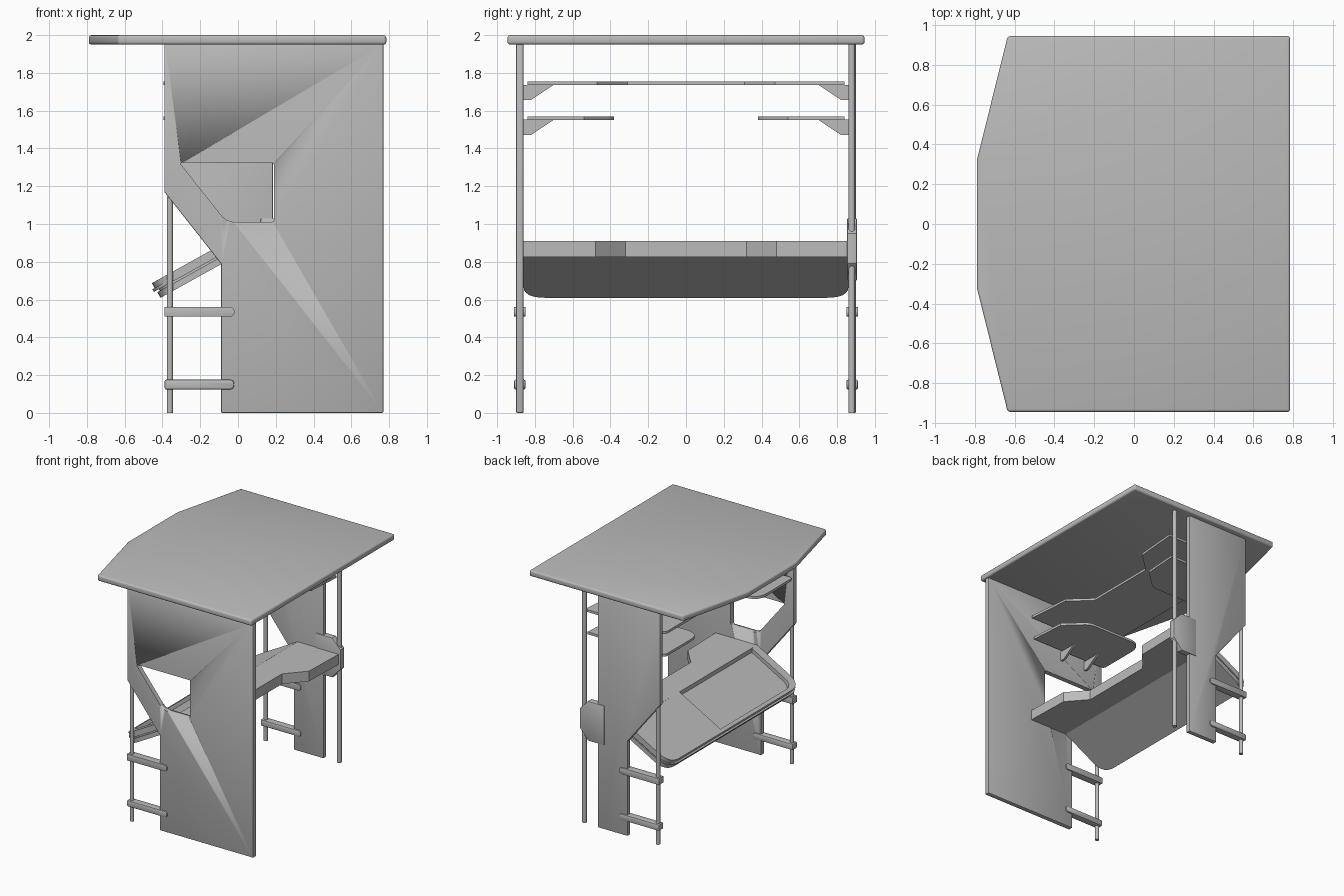
import bpy, bmesh, math
from mathutils import Vector

if "Cube" in bpy.data.objects:
    bpy.data.objects.remove(bpy.data.objects["Cube"])

grey = bpy.data.materials.new("plain_grey")
grey.use_nodes = True
COLOR = (0.5, 0.5, 0.5, 1)
grey.diffuse_color = COLOR
grey.node_tree.nodes["Principled BSDF"].inputs["Base Color"].default_value = COLOR


# Profile planes: (a, b) drawn in the plane, c along the extrusion
def plan(a, b, c): return Vector((a, b, c))
def front(a, b, c): return Vector((a, c, b))
def side(a, b, c): return Vector((c, a, b))


TILT = math.radians(29)
def slope(a, b, c):
    return Vector((-0.03 - a * math.cos(TILT) - c * math.sin(TILT), b,
                   0.82 - a * math.sin(TILT) + c * math.cos(TILT)))


def rounded(points, steps=6):
    """Round each corner that has a third value, the radius."""
    out = []
    for i, p in enumerate(points):
        here = Vector(p[:2])
        if len(p) < 3:
            out.append(here)
            continue
        before = Vector(points[i - 1][:2])
        after = Vector(points[(i + 1) % len(points)][:2])
        p0 = here + (before - here).normalized() * p[2]
        p1 = here + (after - here).normalized() * p[2]
        for k in range(steps + 1):
            t = k / steps
            out.append(p0 * (1 - t) ** 2 + here * 2 * t * (1 - t) + p1 * t * t)
    return out


def activate(obj):
    bpy.ops.object.select_all(action='DESELECT')
    obj.select_set(True)
    bpy.context.view_layer.objects.active = obj


def prism(name, points, plane, low, high, bevel=0, segments=2):
    bm = bmesh.new()
    outline = rounded(points)
    base = bm.faces.new([bm.verts.new(plane(p.x, p.y, low)) for p in outline])
    shift = plane(0, 0, high) - plane(0, 0, low)
    grown = bmesh.ops.extrude_face_region(bm, geom=[base], use_keep_orig=True)
    bmesh.ops.translate(bm, vec=shift,
                        verts=[v for v in grown["geom"] if isinstance(v, bmesh.types.BMVert)])
    bmesh.ops.recalc_face_normals(bm, faces=bm.faces)
    mesh = bpy.data.meshes.new(name)
    bm.to_mesh(mesh)
    bm.free()
    mesh.materials.append(grey)
    obj = bpy.data.objects.new(name, mesh)
    bpy.context.collection.objects.link(obj)
    activate(obj)
    if bevel:
        mod = obj.modifiers.new("edge", 'BEVEL')
        mod.width, mod.segments = bevel, segments
        mod.limit_method, mod.angle_limit = 'ANGLE', math.radians(50)
        bpy.ops.object.modifier_apply(modifier=mod.name)
    bpy.ops.object.shade_smooth_by_angle(angle=math.radians(35))
    return obj


def pole(name, x, y, radius, height):
    bpy.ops.mesh.primitive_cylinder_add(vertices=20, radius=radius, depth=height,
                                        location=(x, y, height / 2))
    obj = bpy.context.object
    obj.name = name
    obj.data.materials.append(grey)
    bpy.ops.object.shade_smooth_by_angle(angle=math.radians(35))


def mirrored(half):
    """Complete an outline running from -y to the middle."""
    return half + [(p[0], -p[1], *p[2:]) for p in reversed(half)]


# Roof board with an angled front edge
prism("roof", mirrored([(0.785, -0.945), (-0.635, -0.945), (-0.79, -0.32)]),
      plan, 1.95, 2.0, 0.014, 3)


# Side panels, the front one wide and with a window
def panel(name, right, low, high):
    return prism(name, [(-0.09, 0), (right, 0), (right, 1.955), (-0.39, 1.955),
                        (-0.39, 1.17), (-0.09, 0.79)], front, low, high, 0.006)


wide = panel("front_panel", 0.77, -0.9, -0.86)
panel("back_panel", 0.185, 0.86, 0.9)
cutter = prism("window_cutter", [(-0.31, 1.325, 0.02), (0.19, 1.325, 0.015),
                                 (0.19, 1.01, 0.015), (-0.06, 1.01, 0.05)],
               front, -1, -0.8)
cutter.hide_render = True
activate(wide)
cut = wide.modifiers.new("window", 'BOOLEAN')
cut.operation, cut.object, cut.solver = 'DIFFERENCE', cutter, 'EXACT'
bpy.ops.object.modifier_apply(modifier=cut.name)
bpy.data.objects.remove(cutter)

# Back pole with its clamp plate
pole("back_pole", 0.32, 0.878, 0.018, 1.955)
prism("pole_clamp", [(0.12, 0.70), (0.27, 0.70), (0.348, 0.79), (0.348, 0.95),
                     (0.27, 1.03), (0.12, 1.03)], front, 0.853, 0.905, 0.006)

# Legs, rungs and shelf supports on both sides
for label, s in (("front", -1), ("back", 1)):
    pole(label + "_leg", -0.36, s * 0.88, 0.016, 1.145)
    for level, z in (("lower", 0.15), ("upper", 0.535)):
        prism(f"{label}_{level}_rung",
              [(-0.388, z - 0.026), (-0.02, z - 0.026, 0.026),
               (-0.02, z + 0.026, 0.026), (-0.388, z + 0.026)],
              front, s * 0.88 - 0.03, s * 0.88 + 0.03, 0.008)
    for level, z in (("lower", 1.552), ("upper", 1.737)):
        for n, x in enumerate((0.02, -0.22)):
            prism(f"{label}_{level}_support_{n + 1}",
                  [(s * 0.862, z), (s * 0.70, z), (s * 0.82, z - 0.08), (s * 0.862, z - 0.08)],
                  side, x - 0.01, x + 0.01)
    # Short lower shelf
    prism(label + "_lower_shelf",
          [(0.32, s * 0.84), (0.30, s * 0.54), (0.13, s * 0.38, 0.05),
           (-0.395, s * 0.38, 0.12), (-0.395, s * 0.84, 0.03)],
          plan, 1.55, 1.57)

# Long upper shelf
prism("upper_shelf", mirrored([(-0.395, -0.84, 0.05), (0.34, -0.84),
                               (0.31, -0.47), (0.14, -0.31)]), plan, 1.735, 1.755)

# Level rear part of the desk with a notch
prism("desk_rear", mirrored([(-0.053, -0.86), (0.33, -0.86), (0.32, -0.48), (0.18, -0.32)]),
      plan, 0.825, 0.91)


# Sloping front part of the desk, in stacked layers
def layer(name, length, half, low, high):
    prism(name, mirrored([(-0.023, -half), (length, -half, 0.12)]), slope, low, high)


layer("desk_base", 0.435, 0.86, 0, 0.034)
layer("desk_groove", 0.42, 0.85, 0.034, 0.044)
layer("desk_middle", 0.45, 0.86, 0.044, 0.06)
# Top layer leaves a sunken tray
prism("desk_top", [(-0.023, -0.86), (0.437, -0.86, 0.12), (0.437, 0.86, 0.12),
                   (-0.023, 0.86), (-0.023, 0.16), (0.407, 0.16),
                   (0.407, -0.79, 0.09), (-0.023, -0.79)], slope, 0.06, 0.09)
